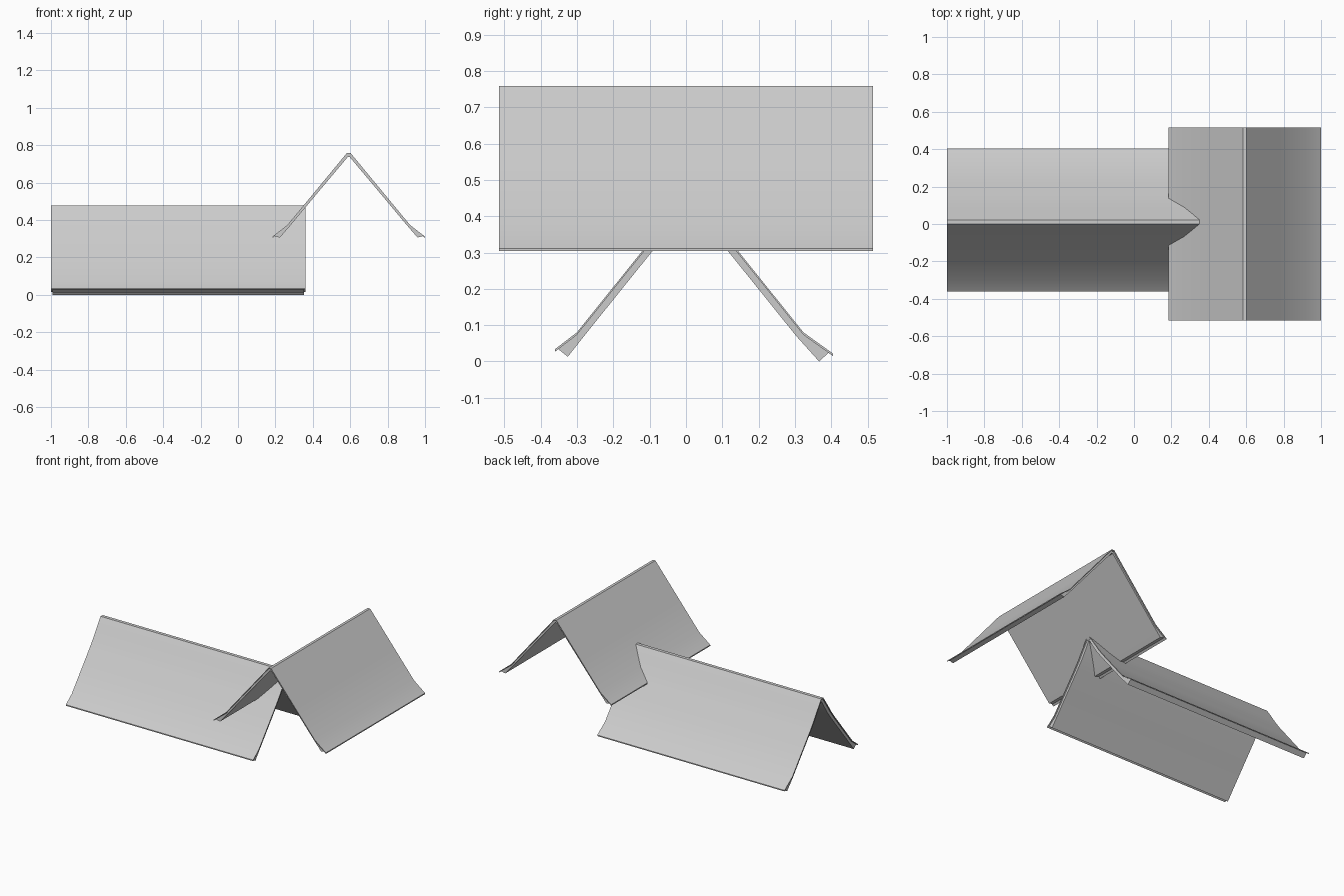
import bpy, bmesh

if "Cube" in bpy.data.objects:
    bpy.data.objects.remove(bpy.data.objects["Cube"])


def section(upper, lower):
    """Ring of (across, z) points from two open left-to-right lines."""
    return upper + lower[::-1]


def mirror(left, right):
    """Join two ridge-to-eave half lines into one line across the roof."""
    return [(-a, z) for a, z in left[::-1]] + right


def drop(line, dz):
    return [(a, z - dz) for a, z in line]


def extrude(name, upper, lower, centre, start, end, along):
    bm = bmesh.new()
    ring = section(upper, lower)
    n, m = len(ring), len(upper)

    def place(a, z, s):
        return (s, centre + a, z) if along == 'X' else (centre + a, s, z)

    A = [bm.verts.new(place(a, z, start)) for a, z in ring]
    B = [bm.verts.new(place(a, z, end)) for a, z in ring]
    for i in range(n):
        j = (i + 1) % n
        bm.faces.new((A[i], A[j], B[j], B[i]))
    # end caps as quads between upper and lower lines
    for V in (A, B):
        for i in range(m - 1):
            bm.faces.new((V[i], V[i + 1], V[n - 2 - i], V[n - 1 - i]))
    bmesh.ops.recalc_face_normals(bm, faces=bm.faces)
    me = bpy.data.meshes.new(name)
    bm.to_mesh(me)
    bm.free()
    ob = bpy.data.objects.new(name, me)
    bpy.context.collection.objects.link(ob)
    bpy.ops.object.select_all(action='DESELECT')
    bpy.context.view_layer.objects.active = ob
    ob.select_set(True)
    bpy.ops.object.shade_smooth_by_angle(angle=0.5)


def roof(name, left, right, under_left, under_right, centre, start, end, along):
    t, inset = 0.007, 0.008
    # thin covering with flared eaves
    top = mirror(left, right)
    extrude(name + "_covering", top, drop(top, t), centre, start, end, along)
    # slightly inset boarding underneath, its top tucked against the covering

    def short(h):
        (ka, kz), (ea, ez) = h[-2:]
        return h[:-1] + [(ka + (ea - ka) * 0.85, kz + (ez - kz) * 0.85)]

    extrude(name + "_boarding", drop(mirror(short(left), short(right)), t),
            mirror(under_left, under_right), centre,
            start + inset, end - inset, along)


# upper gable roof, ridge along y
main = [(0.009, 0.759), (0.18, 0.552), (0.328, 0.373), (0.408, 0.311)]
main_under = [(0.004, 0.738), (0.168, 0.543), (0.316, 0.366), (0.368, 0.306)]
roof("main_roof", main, main, main_under, main_under,
     0.592, -0.515, 0.515, 'Y')

# lower gable roof, ridge along x, one eave slightly longer
curve = [(0.011, 0.477), (0.052, 0.418), (0.09, 0.36), (0.128, 0.309),
         (0.21, 0.207), (0.312, 0.080)]
under = [(0.004, 0.452), (0.034, 0.402), (0.07, 0.348), (0.103, 0.305),
         (0.19, 0.197), (0.292, 0.070)]
roof("wing_roof", curve + [(0.372, 0.034)], curve + [(0.393, 0.022)],
     under + [(0.337, 0.013)], under + [(0.355, 0.0)],
     0.0115, -1.0, 0.362, 'X')
